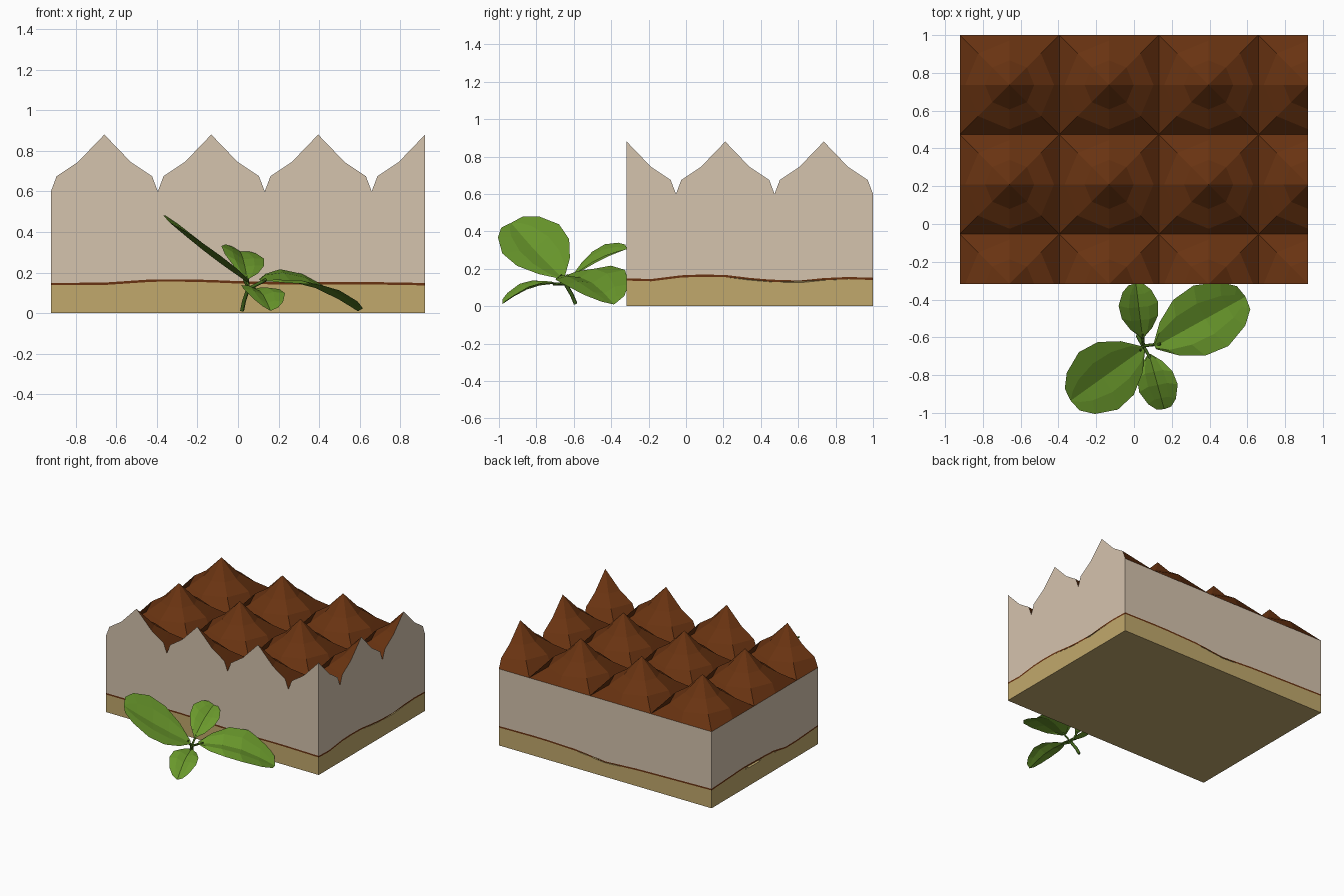
import bpy, math
from mathutils import Vector

if "Cube" in bpy.data.objects:
    bpy.data.objects.remove(bpy.data.objects["Cube"])

H = 0.2634                       # half the spacing of the peaks
X0, X1, Y0, Y1 = -3.5 * H, 3.5 * H, 1 - 5 * H, 1.0
PROFILE = [(0, 0.88), (0.13, 0.745), (0.235, 0.675), (H, 0.60)]   # distance, height


def material(name, rgb):
    m = bpy.data.materials.new(name)
    m.diffuse_color = (*[(c / 255) ** 2.2 for c in rgb], 1)
    m.use_nodes = True
    m.node_tree.nodes["Principled BSDF"].inputs["Base Color"].default_value = m.diffuse_color
    return m


def make(name, verts, faces, mat):
    me = bpy.data.meshes.new(name)
    me.from_pydata(verts, [], faces)
    me.materials.append(mat)
    me.validate()
    ob = bpy.data.objects.new(name, me)
    bpy.context.collection.objects.link(ob)
    return ob


def lerp(table, s):
    for (a, p), (b, q) in zip(table, table[1:]):
        if s <= b:
            return p + (q - p) * max(0, s - a) / (b - a)
    return table[-1][1]


cream = material("cream", (212, 194, 172))
biscuit = material("biscuit", (192, 167, 108))
cocoa = material("cocoa", (104, 54, 24))
green = material("leaf_green", (106, 152, 48))
dark_green = material("stem_green", (70, 105, 35))

# Outline of the slice: offsets along each side follow the peak profile
def steps(halves, start_peak):
    out = []
    for i in range(halves):
        d = [p[0] for p in PROFILE[:-1]]
        if (i % 2 == 0) == start_peak:
            out += [i * H + v for v in d]
        else:
            out += [i * H] + [(i + 1) * H - v for v in reversed(d[1:])]
    return out


def top_height(s, start_peak):
    d = s % (2 * H)
    d = min(d, 2 * H - d)
    return lerp(PROFILE, d if start_peak else H - d)


WAVE_F = [(0, .138), (.25, .138), (.5, .155), (.72, .155), (.95, .145), (1.2, .14), (1.5, .143), (1.84, .137)]
WAVE_R = [(0, .137), (.12, .132), (.33, .158), (.52, .156), (.72, .132), (.92, .125), (1.13, .146), (1.32, .14)]
WAVE_B = [(0, .14), (.35, .145), (.7, .135), (.9, .108), (1.2, .125), (1.84, .14)]
WAVE_L = [(0, .14), (.4, .16), (.75, .15), (.95, .115), (1.32, .138)]

ring = []                        # x, y, layer height, top height
for s in steps(7, False):
    ring.append((X0 + s, Y0, lerp(WAVE_F, s), top_height(s, False)))
for s in steps(5, True):
    ring.append((X1, Y0 + s, lerp(WAVE_R, s), top_height(s, True)))
for s in steps(7, True):
    ring.append((X1 - s, Y1, lerp(WAVE_B, s), 0.60))
for s in steps(5, True):
    ring.append((X0, Y1 - s, lerp(WAVE_L, s), 0.60))
N = len(ring)


def layer(name, low, high, mat, caps):
    verts = [(p[0], p[1], low(p)) for p in ring] + [(p[0], p[1], high(p)) for p in ring]
    faces = [(i, (i + 1) % N, N + (i + 1) % N, N + i) for i in range(N)]
    if caps:
        faces += [tuple(reversed(range(N))), tuple(range(N, 2 * N))]
    make(name, verts, faces, mat)


layer("biscuit_base", lambda p: 0, lambda p: p[2], biscuit, True)
layer("cocoa_line", lambda p: p[2], lambda p: p[2] + .012, cocoa, False)
layer("cream_layer", lambda p: p[2] + .012, lambda p: p[3], cream, False)

# Peaked topping: eight sectors per peak, cut through the middle at front and right
verts, faces = [], []
for ix in range(4):
    for iy in range(3):
        cx, cy = X0 + H + 2 * H * ix, Y0 + 2 * H * iy
        for k in range(8):
            mid = math.radians(45 * k + 22.5)
            if cx + .1 * math.cos(mid) > X1 or cy + .1 * math.sin(mid) < Y0:
                continue
            b = len(verts)
            verts.append((cx, cy, PROFILE[0][1]))
            for j, (r, z) in enumerate(PROFILE[1:]):
                for a in (k, k + 1):
                    c, s = math.cos(a * math.pi / 4), math.sin(a * math.pi / 4)
                    f = r / max(abs(c), abs(s)) if j == 2 else r
                    verts.append((cx + c * f, cy + s * f, z))
            faces += [(b, b + 1, b + 2), (b + 1, b + 3, b + 4, b + 2), (b + 3, b + 5, b + 6, b + 4)]
make("cocoa_topping", verts, faces, cocoa)


# Mint leaves: centre rib with two raised halves
def leaf(name, base, tip, side, widths, fold, arch):
    base, tip, side = Vector(base), Vector(tip), Vector(side)
    vs, fs = [], []
    for t, w in widths:
        mid = base.lerp(tip, t) + Vector((0, 0, arch * math.sin(math.pi * t)))
        up = Vector((0, 0, fold * w))
        edge = (tip - base) * .06 * (w > .03)
        vs += [mid - side * w + up + edge, mid - side * w * .5 + up * .8,
               mid, mid + side * w * .5 + up * .8, mid + side * w + up + edge]
    for i in range(len(widths) - 1):
        fs += [(5 * i + j, 5 * i + j + 1, 5 * i + j + 6, 5 * i + j + 5) for j in range(4)]
    make(name, vs, fs, green)


def shape(w):
    return [(0, .08 * w), (.1, .55 * w), (.32, .92 * w), (.56, w), (.8, .72 * w), (.92, .38 * w), (1, .02 * w)]


leaf("leaf_left", (.05, -.66, .15), (-.335, -.935, .445), (.56, -.82, -.42), shape(.185), .2, -.01)
leaf("leaf_right", (.11, -.65, .16), (.59, -.385, .01), (.5, -.866, -.22), shape(.185), .2, .05)
leaf("leaf_back", (.045, -.6, .17), (.01, -.315, .305), (1, .1, -.3), shape(.105), .25, .02)
leaf("leaf_front", (.08, -.69, .12), (.16, -.98, .012), (.97, .2, -.1), shape(.105), .25, .03)


# Stem and leaf stalks
def stalk(name, pts, r):
    cu = bpy.data.curves.new(name, 'CURVE')
    cu.dimensions = '3D'
    cu.bevel_depth, cu.bevel_resolution, cu.use_fill_caps = r, 0, True
    sp = cu.splines.new('POLY')
    sp.points.add(len(pts) - 1)
    for p, q in zip(sp.points, pts):
        p.co = (*q, 1)
    cu.materials.append(dark_green)
    bpy.context.collection.objects.link(bpy.data.objects.new(name, cu))


J = (.05, -.645, .12)
stalk("stem", [(.02, -.59, .012), (.03, -.61, .06), J], .011)
for n, end in (("left", (.03, -.67, .165)), ("right", (.14, -.635, .165)),
               ("back", (.045, -.58, .18)), ("front", (.085, -.71, .12))):
    stalk("stalk_" + n, [J, end], .008)
